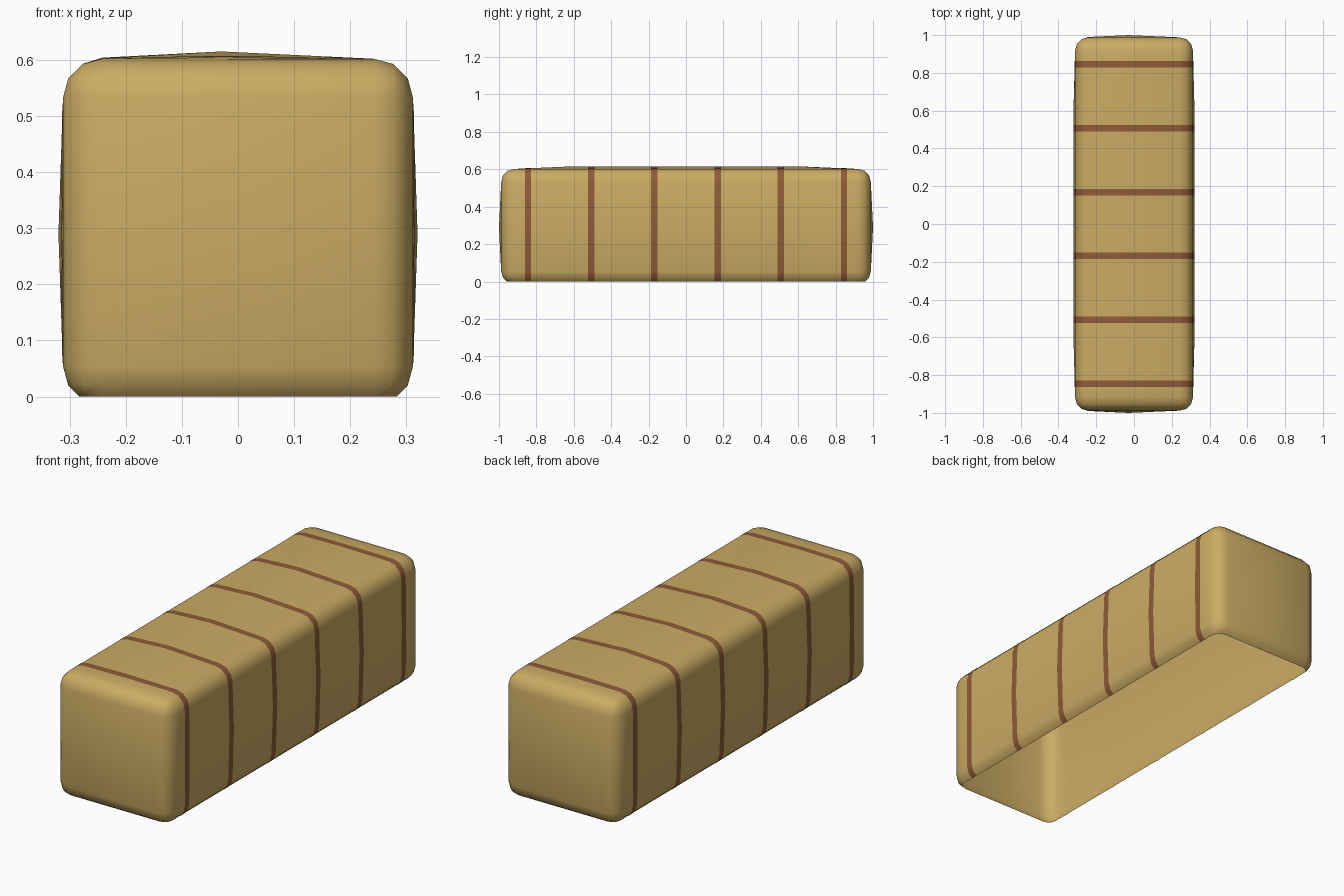
import bpy, bmesh
from mathutils import Vector

if "Cube" in bpy.data.objects:
    bpy.data.objects.remove(bpy.data.objects["Cube"])

STRAP_Y = [-0.845 + 0.338 * i for i in range(6)]
HALF_W = 0.017


def material(name, rgb):
    m = bpy.data.materials.new(name)
    m.diffuse_color = (*rgb, 1)
    m.use_nodes = True
    m.node_tree.nodes["Principled BSDF"].inputs["Base Color"].default_value = m.diffuse_color
    return m


def clamp(v):
    return max(0.0, min(1.0, v))


def cut(bm, co, no, clear=False):
    bmesh.ops.bisect_plane(bm, geom=bm.verts[:] + bm.edges[:] + bm.faces[:],
                           plane_co=co, plane_no=no, clear_inner=clear)


def bale_shell():
    """Rounded box, open underneath, with gently bulging sides."""
    bm = bmesh.new()
    bmesh.ops.create_cube(bm, size=1)
    for v in bm.verts:
        v.co = Vector((v.co.x * 0.624, v.co.y * 1.976, (v.co.z + 0.5) * 0.617 - 0.015))
    bmesh.ops.bevel(bm, geom=bm.edges[:], offset=0.07, segments=3,
                    profile=0.5, affect='EDGES')
    cut(bm, (0, 0, 0), (0, 0, 1), True)
    bottom = [f for f in bm.faces if f.calc_center_median().z < 1e-4]
    bmesh.ops.delete(bm, geom=bottom, context='FACES')
    cut(bm, (-0.03, 0, 0), (1, 0, 0))
    cut(bm, (0, 0, 0.29), (0, 0, 1))
    ys = [-0.62, 0.62] + [y + s * HALF_W for y in STRAP_Y for s in (-1, 1)]
    for y in ys:
        cut(bm, (0, y, 0), (0, 1, 0))
    # bulge each side towards its middle
    for v in bm.verts:
        x, y, z = v.co
        along = clamp((0.918 - abs(y)) / 0.298)
        mid_z = clamp(1 - abs(z - 0.29) / 0.24)
        mid_x = clamp(1 - abs(x + 0.03) / 0.25)
        if abs(x) > 0.25:
            v.co.x += (0.008 if x > 0 else -0.008) * mid_z * along
        if abs(y) > 0.95:
            v.co.y += (0.012 if y > 0 else -0.012) * mid_z * mid_x
        if z > 0.55:
            v.co.z += 0.013 * mid_x * along
    bm.normal_update()
    return bm


def finish(bm, name, mat):
    me = bpy.data.meshes.new(name)
    bm.to_mesh(me)
    bm.free()
    me.materials.append(mat)
    me.polygons.foreach_set("use_smooth", [True] * len(me.polygons))
    ob = bpy.data.objects.new(name, me)
    bpy.context.collection.objects.link(ob)


# straw body
finish(bale_shell(), "bale", material("straw", (0.60, 0.41, 0.127)))

# binding straps: thin bands lying on the body
twine = material("brown twine", (0.27, 0.105, 0.04))
for i, sy in enumerate(STRAP_Y):
    bm = bale_shell()
    for v in bm.verts:
        v.co += v.normal * 0.001
    away = [f for f in bm.faces
            if abs(f.calc_center_median().y - sy) > HALF_W
            or abs(f.normal.y) > 0.7]
    bmesh.ops.delete(bm, geom=away, context='FACES')
    finish(bm, f"strap_{i + 1}", twine)
